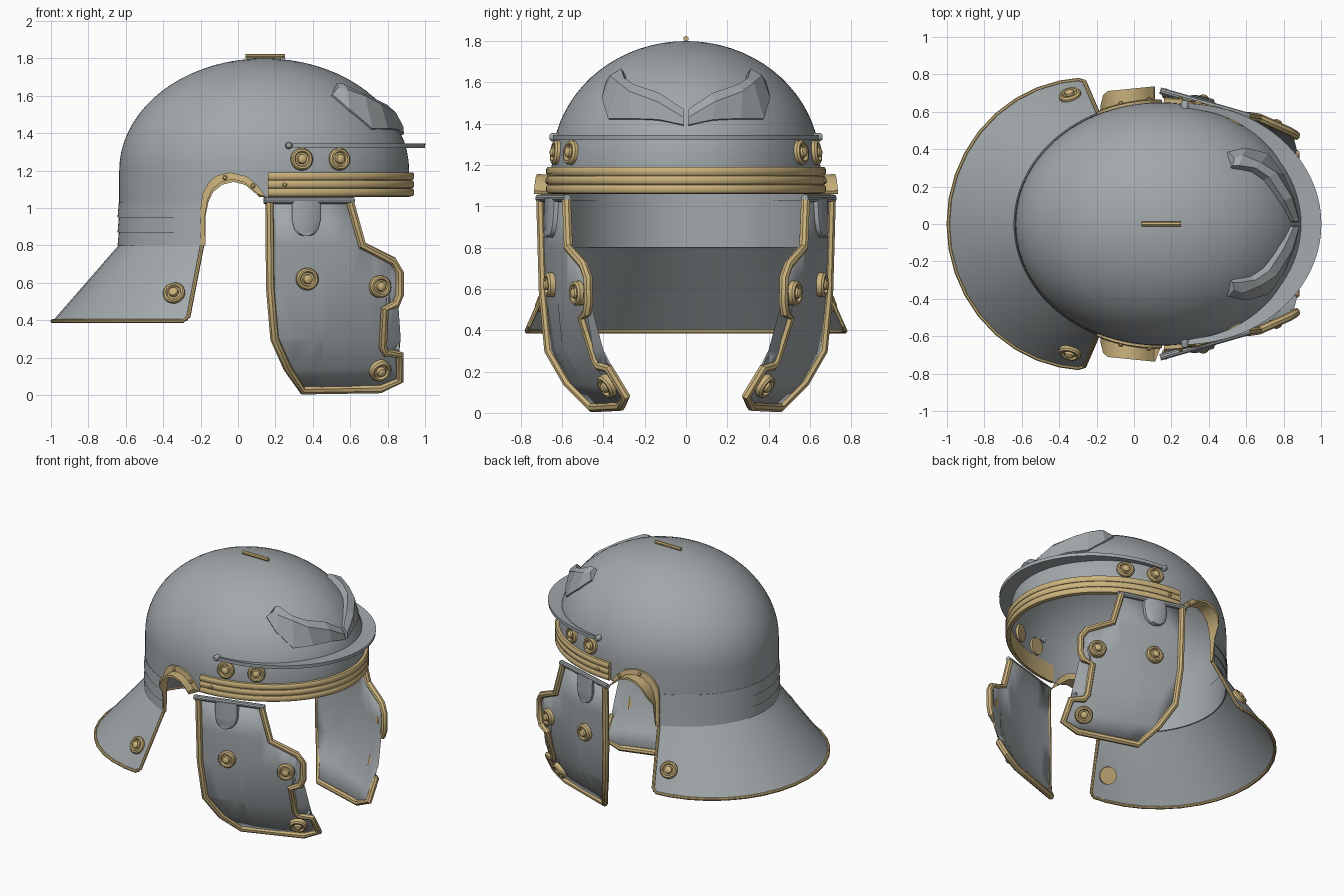
import bpy, bmesh, math
from mathutils import Vector as V

if "Cube" in bpy.data.objects:
    bpy.data.objects.remove(bpy.data.objects["Cube"])

def material(name, rgb):
    m = bpy.data.materials.new(name)
    m.diffuse_color = (*rgb, 1)
    m.use_nodes = True
    m.node_tree.nodes["Principled BSDF"].inputs["Base Color"].default_value = m.diffuse_color
    return m
STEEL = material("steel grey", (0.36, 0.39, 0.405))
GOLD = material("brass gold", (0.60, 0.45, 0.205))
CX, A, B, C, ZB = 0.14, 0.775, 0.65, 0.6, 1.2   # skull ellipsoid

# ---------- helpers ----------
def make(name, verts, faces, mat, mirror=False, angle=35):
    verts = [tuple(v) for v in verts]
    faces = [tuple(f) for f in faces]
    if mirror:
        n = len(verts)
        verts += [(x, -y, z) for x, y, z in verts]
        faces += [tuple(i + n for i in reversed(f)) for f in faces]
    me = bpy.data.meshes.new(name)
    me.from_pydata(verts, [], faces)
    bm = bmesh.new()
    bm.from_mesh(me)
    bmesh.ops.remove_doubles(bm, verts=bm.verts, dist=1e-5)
    bmesh.ops.recalc_face_normals(bm, faces=bm.faces)
    bm.to_mesh(me)
    bm.free()
    me.materials.append(mat)
    if angle:
        me.shade_smooth()
        me.set_sharp_from_angle(angle=math.radians(angle))
    ob = bpy.data.objects.new(name, me)
    bpy.context.collection.objects.link(ob)
    return ob

def loft(name, rings, mat, mirror=False, closed=True, angle=35):
    n = len(rings[0])
    verts = [p for r in rings for p in r]
    faces = []
    for i in range(len(rings) - 1):
        for j in range(n if closed else n - 1):
            k = (j + 1) % n
            faces.append((i*n + j, i*n + k, (i+1)*n + k, (i+1)*n + j))
    if closed:
        faces += [tuple(range(n))[::-1], tuple(range((len(rings)-1)*n, len(rings)*n))]
    return make(name, verts, faces, mat, mirror, angle)

def tube(name, pts, r, mat, mirror=False, sides=8):
    pts = [V(p) for p in pts]
    rings, n = [], V((0.31, 0.9, 0.2))
    for i, p in enumerate(pts):
        t = (pts[min(i+1, len(pts)-1)] - pts[max(i-1, 0)]).normalized()
        n = (n - t * n.dot(t)).normalized()
        b = t.cross(n)
        rings.append([p + r*(n*math.cos(2*math.pi*k/sides) + b*math.sin(2*math.pi*k/sides))
                      for k in range(sides)])
    return loft(name, rings, mat, mirror)

def lathe(name, at, normal, profile, mat, sides=20):
    q = V((0, 0, 1)).rotation_difference(V(normal).normalized())
    rings = [[V(at) + q @ V((r*math.cos(2*math.pi*k/sides), r*math.sin(2*math.pi*k/sides), h))
              for k in range(sides)] for r, h in profile]
    return loft(name, rings, mat, True)

def interp(x, table):
    if x <= table[0][0]: return table[0][1]
    for (a, u), (b, v) in zip(table, table[1:]):
        if x <= b: return u + (v - u) * (x - a) / (b - a)
    return table[-1][1]

ROSETTE = [(.06, -.02), (.06, .012), (.052, .022), (.042, .022), (.036, .008), (.027, .008),
           (.024, .026), (.012, .034), (.003, .035)]
RIVET = [(.013, -.012), (.013, .008), (.008, .014), (.002, .015)]
wall = lambda x, o=0: (B + o) * math.sqrt(max(0, 1 - ((x - CX) / (A + o))**2))
ell = lambda t, z, o=0: (CX + (A+o)*math.cos(t), (B+o)*math.sin(t), z)

# ---------- skull shell with ear openings ----------
# stations: inner x, z, outer x, z, lip amount
EAR = [(-.18, .80, -.20, .80, 0), (-.179, .96, -.2, 1.0, .25), (-.165, 1.03, -.19, 1.075, .8),
       (-.14, 1.085, -.155, 1.14, 1), (-.09, 1.125, -.11, 1.175, 1), (-.03, 1.14, -.04, 1.19, 1),
       (.03, 1.125, .045, 1.17, 1), (.075, 1.09, .1, 1.125, 1), (.107, 1.06, .15, 1.06, 1)]
def bottom(x):
    if x < -.185: return .8
    return interp(x, [(e[0], e[1] + .005) for e in EAR[1:]]) if x < .107 else 1.06
angles = [2*math.pi*i/96 for i in range(96)]
for x in (-.19, -.18):
    t = math.acos((x - CX) / A)
    angles += [t, 2*math.pi - t]
angles = sorted(angles) + [2*math.pi]
rings = []
for t in angles:
    z0 = bottom(CX + A*math.cos(t))
    col = [ell(t, z0 + (ZB - z0)*k/2) for k in range(3)]
    for k in range(1, 19):
        p = math.pi/2*k/18
        col.append((CX + A*math.cos(t)*math.cos(p), B*math.sin(t)*math.cos(p), ZB + C*math.sin(p)))
    rings.append(col)
loft("skull_shell", rings, STEEL, closed=False, angle=50)

# ---------- neck strips and flared neck guard ----------
TA = math.acos((-.19 - CX) / A)
sweep = [TA + (2*math.pi - 2*TA)*i/40 for i in range(41)]
for i, (zt, zb) in enumerate([(1.03, .95), (.95, .87), (.87, .8)]):
    loft("neck_strip_%d" % (i+1), [[ell(t, zt, -.005), ell(t, zt, .002), ell(t, zb, .009), ell(t, zb, -.005)]
                                   for t in sweep], STEEL)
def guard(s, u):
    top = V(ell(TA + (2*math.pi - 2*TA)*s, .8, .004))
    b = math.radians(91.5 + 177*s)
    return top.lerp(V((-.25 + .742*math.cos(b), .772*math.sin(b), .395)), u)
S = 18
loft("neck_guard", [[guard(i/S, u/3) for u in range(4)] for i in range(S+1)], STEEL, closed=False)
tube("neck_guard_rim", [guard(0, u) for u in (0, .5, .94)] + [guard(i/S + (.012 if i == 0 else -.012 if i == S else 0), 1)
     for i in range(S+1)] + [guard(1, u) for u in (.94, .5, 0)], .011, GOLD)

# ---------- ear guards ----------
rings = []
for xi, zi, xo, zo, lip in EAR:
    yi, yo = wall(xi), wall(xo)
    yl = yi + .018 + lip*(.725 + .1*xi - yi - .018)
    rings.append([(xo, yo - .008, zo), (xo, yo + .014, zo), (xi, yi + .018, zi + .014*lip),
                  (xi, yl, zi + .016*lip), (xi + .006, yl, zi), (xi + .006, yi - .008, zi)])
loft("ear_guard", rings, GOLD, True, angle=40)
for x, z in ((-.07, 1.162), (.08, 1.118)):
    lathe("ear_guard_rivet", (x, wall(x) + .014, z), (0, 1, 0), RIVET, GOLD, 10)

# ---------- brow band with three ridges ----------
prof = [(-.005, 1.19)]
for z in (1.19, 1.147, 1.104):
    prof += [(.02, z), (.027, z - .01), (.027, z - .03), (.02, z - .04), (.012, z - .0415)]
prof.append((-.005, 1.06))
TB = math.acos(.02 / A)
loft("brow_band", [[ell(-TB + 2*TB*i/48, z, o) for o, z in prof] for i in range(49)], GOLD)
lathe("band_rivet", (.25, wall(.25) + .025, 1.125), (0, 1, 0), RIVET, GOLD, 10)

# ---------- peak: thin crescent over the brow ----------
rings = []
for i in range(41):
    t = -math.pi/2 + math.pi*i/40
    c, s = math.cos(t), math.sin(t)
    xo, yo = .26 + .74*c, .645*s
    xi, yi = .26 + .62*c, .615*s
    rings.append([(xi, yi, 1.325), (xo, yo, 1.322), (xo + .002, yo, 1.346), (xi, yi, 1.338)])
loft("brow_peak", rings, STEEL)
lathe("peak_end_knob", (.272, .615, 1.335), (0, 1, 0), [(.02, 0), (.02, .035), (.013, .045), (.002, .047)], STEEL, 12)

# ---------- embossed eyebrows ----------
def on_skull(y, z, off):
    x = CX + A*math.sqrt(max(.02, 1 - (y/B)**2 - ((z-ZB)/C)**2))
    n = V(((x-CX)/A**2, y/B**2, (z-ZB)/C**2)).normalized()
    return V((x, y, z)) + n*off*V((1, .3, .3)).length
rows = [((.012, 1.39), (.012, 1.42), (.012, 1.46)), ((.13, 1.415), (.13, 1.48), (.12, 1.525)),
        ((.26, 1.42), (.25, 1.52), (.235, 1.56)), ((.37, 1.42), (.30, 1.56), (.28, 1.59)),
        ((.40, 1.52), (.34, 1.595), (.295, 1.635)), ((.38, 1.60), (.335, 1.62), (.30, 1.645))]
rings = []
for i, (a, b, c) in enumerate(rows):
    h = (.025, .045, .055, .055, .05, .03)[i]
    rings.append([on_skull(*a, -.02), on_skull(*a, .012), on_skull(*b, h),
                  on_skull(*c, h*.75), on_skull(*c, -.02)])
loft("eyebrow", rings, STEEL, True, angle=0)

# ---------- crest holder and skull rosettes ----------
tube("crest_holder", [(.04, 0, 1.812), (.25, 0, 1.812)], .013, GOLD)
for x in (.34, .54):
    y = math.sqrt(1 - ((x-CX)/A)**2 - (.06/C)**2)*B
    lathe("skull_rosette", (x, y, 1.26), ((x-CX)/A**2, y/B**2, .06/C**2), ROSETTE, GOLD)

# ---------- cheek plates ----------
OUT = [(.60, 1.03), (.665, .80), (.83, .715), (.865, .655), (.865, .535), (.845, .485), (.785, .46),
       (.775, .255), (.79, .225), (.865, .215), (.865, .08), (.76, .032), (.345, .025), (.265, .145),
       (.195, .30), (.172, .57), (.168, 1.03)]
BACK = [(0, .46), (.14, .59), (.30, .665), (.57, .685), (1.03, .70)]
FRONT = [(0, .235), (.07, .27), (.225, .365), (.47, .455), (.66, .46), (1.03, .49)]
def cheek(x, z, off=0):
    u = (x - .15)/.73
    bulge = .13*max(0, u*(1-u))*min(1, max(0, (1.03-z)/.25))
    return V((x, interp(z, BACK) + (interp(z, FRONT) - interp(z, BACK))*u + bulge + off, z))
bm = bmesh.new()
bm.faces.new([bm.verts.new((x, 0, z)) for x, z in OUT])
bmesh.ops.triangulate(bm, faces=bm.faces)
cuts = [((x, 0, 0), (1, 0, 0)) for x in (.3, .45, .6, .74)]
cuts += [((0, 0, z), (0, 0, 1)) for z in (.14, .3, .57, .8)]
for co, no in cuts:
    bmesh.ops.bisect_plane(bm, geom=bm.verts[:] + bm.edges[:] + bm.faces[:], plane_co=co, plane_no=no)
bm.verts.index_update()
pv = [cheek(v.co.x, v.co.z) for v in bm.verts]
pf = [[v.index for v in f.verts] for f in bm.faces]
bm.free()
plate = make("cheek_plate", pv, pf, STEEL, True, angle=20)
solid = plate.modifiers.new("thickness", 'SOLIDIFY')
solid.thickness = .012
tube("cheek_rim", [cheek(x, z, .008) for x, z in OUT], .023, GOLD, True)
for x, z in ((.37, .62), (.76, .58), (.76, .13)):
    dx = cheek(x + .05, z) - cheek(x - .05, z)
    dz = cheek(x, z + .05) - cheek(x, z - .05)
    lathe("cheek_rosette", cheek(x, z, .012), dz.cross(dx), ROSETTE, GOLD)

# ---------- cheek hinges: pin and rounded tab ----------
tube("hinge_pin", [cheek(.14, 1.04, .01), cheek(.62, 1.04, .01)], .018, STEEL, True, 10)
rings = []
for z, w in ((1.04, .075), (.93, .075), (.885, .063), (.86, .042), (.85, .015)):
    rings.append([cheek(.365 - w, z, -.005), cheek(.365 - w, z, .02), cheek(.365 - w*.7, z, .032),
                  cheek(.365 + w*.7, z, .032), cheek(.365 + w, z, .02), cheek(.365 + w, z, -.005)])
loft("hinge_tab", rings, STEEL, True)

# ---------- neck guard rosettes ----------
p = guard(.05, .634)
n = (guard(.08, .634) - guard(.02, .634)).cross(guard(.05, .7) - guard(.05, .5))
lathe("neck_rosette", p, n if n.y > 0 else -n, ROSETTE, GOLD)
